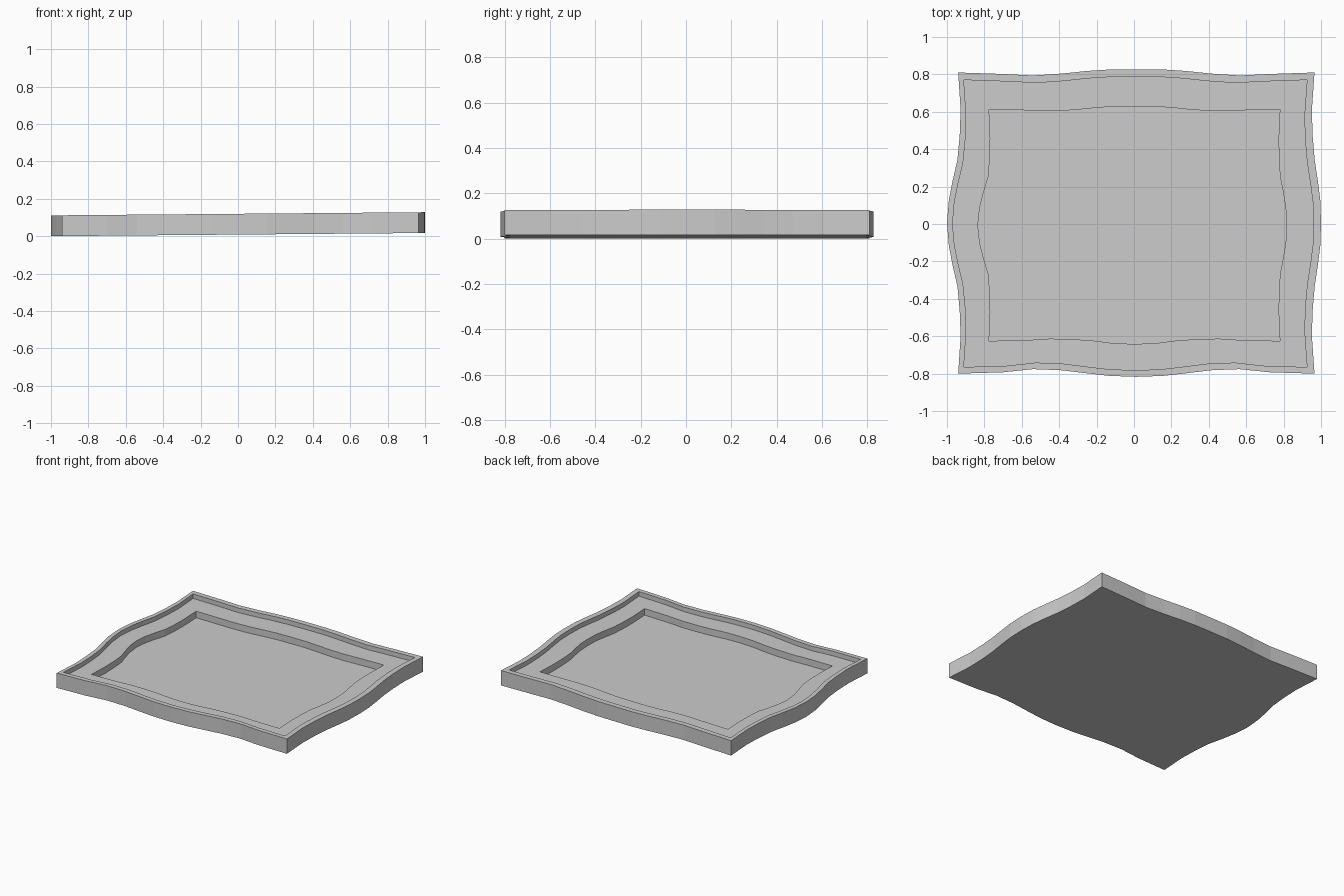
import bpy, bmesh

if "Cube" in bpy.data.objects:
    bpy.data.objects.remove(bpy.data.objects["Cube"])

# Shared sample positions along one side (0 = middle, 1 = corner)
HALF = [0.0, 0.15, 0.28, 0.42, 0.58, 0.75, 1.0]
TS = [-t for t in reversed(HALF[1:])] + HALF

# Outward bulge of each side at those positions
BULGE = {
    "top":    [0.017, 0.016, 0.008, -0.006, -0.016, -0.008, 0.0],
    "bottom": [0.017, 0.012, -0.002, -0.018, -0.024, -0.007, 0.0],
    "left":   [0.060, 0.050, 0.030, 0.004, -0.008, -0.013, 0.0],
    "right":  [0.035, 0.031, 0.018, 0.001, -0.010, -0.014, 0.0],
}


def bulge(side, t, dip):
    v = BULGE[side][HALF.index(abs(t))]
    return v * dip if v < 0 else v


def outline(x0, x1, y0, y1, dip=1.0):
    """Counter-clockwise wavy rectangle."""
    cx, cy, hx, hy = (x0 + x1) / 2, (y0 + y1) / 2, (x1 - x0) / 2, (y1 - y0) / 2
    pts = []
    for t in TS[:-1]:
        pts.append((cx + t * hx, y0 - bulge("bottom", t, dip)))
    for t in TS[:-1]:
        pts.append((x1 + bulge("right", t, dip), cy + t * hy))
    for t in TS[:-1]:
        pts.append((cx - t * hx, y1 + bulge("top", t, dip)))
    for t in TS[:-1]:
        pts.append((x0 - bulge("left", t, dip), cy - t * hy))
    return pts


outer = outline(-0.94, 0.965, -0.80, 0.81)
rim = outline(-0.91, 0.925, -0.765, 0.77)
inner = outline(-0.775, 0.78, -0.625, 0.612, 0.5)

# Stepped tray: underside, outer wall, rim, border recess, centre recess
steps = [(outer, 0.010), (outer, 0.121), (rim, 0.121),
         (rim, 0.087), (inner, 0.087), (inner, 0.038)]
bm = bmesh.new()
loops = []
for pts, z in steps:
    # the whole tray rises slightly towards +x
    loops.append([bm.verts.new((x, y, z + 0.0085 * x)) for x, y in pts])
n = len(outer)
for a, b in zip(loops, loops[1:]):
    for i in range(n):
        j = (i + 1) % n
        bm.faces.new((a[i], a[j], b[j], b[i]))
bm.faces.new(list(reversed(loops[0])))
bm.faces.new(loops[-1])
bmesh.ops.triangulate(bm, faces=[f for f in bm.faces if len(f.verts) > 4])
bmesh.ops.recalc_face_normals(bm, faces=bm.faces)

# Rest on the ground
low = min(v.co.z for v in bm.verts)
for v in bm.verts:
    v.co.z -= low

mesh = bpy.data.meshes.new("wavy_tray")
bm.to_mesh(mesh)
bm.free()
grey = bpy.data.materials.new("light grey")
grey.diffuse_color = (0.6, 0.6, 0.6, 1.0)
grey.use_nodes = True
grey.node_tree.nodes["Principled BSDF"].inputs["Base Color"].default_value = grey.diffuse_color
mesh.materials.append(grey)
tray = bpy.data.objects.new("wavy_tray", mesh)
bpy.context.collection.objects.link(tray)
